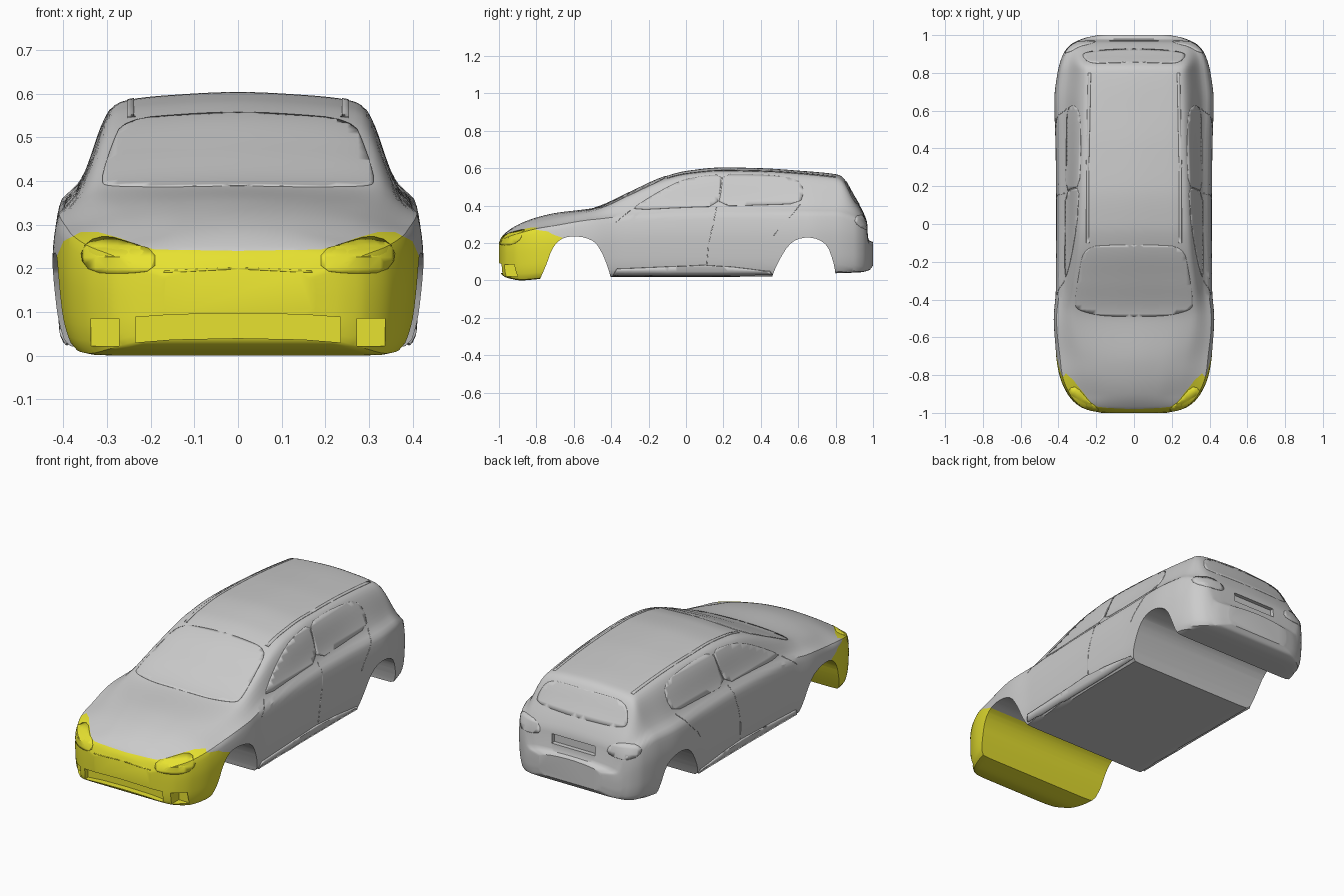
import bpy, bmesh, math
from mathutils import Vector
from mathutils.bvhtree import BVHTree

if "Cube" in bpy.data.objects:
    bpy.data.objects.remove(bpy.data.objects["Cube"])

yellow = bpy.data.materials.new("yellow")
yellow.diffuse_color = (0.8, 0.76, 0.03, 1)
yellow.use_nodes = True
yellow.node_tree.nodes["Principled BSDF"].inputs["Base Color"].default_value = yellow.diffuse_color


# ---- helpers ----
def curve(keys, flat=False):
    """Smooth curve through (t, value) keys without overshoot."""
    t, v = zip(*keys)
    n = len(t)
    s = [(v[i + 1] - v[i]) / (t[i + 1] - t[i]) for i in range(n - 1)]
    m = [0 if flat else s[0]]
    m += [2 * a * b / (a + b) if a * b > 0 else 0 for a, b in zip(s, s[1:])]
    m.append(0 if flat else s[-1])

    def f(x):
        i = 0
        while i < n - 2 and x > t[i + 1]:
            i += 1
        h = t[i + 1] - t[i]
        u = (x - t[i]) / h
        return ((1 + 2 * u) * (1 - u) ** 2 * v[i] + u * (1 - u) ** 2 * h * m[i]
                + u * u * (3 - 2 * u) * v[i + 1] + u * u * (u - 1) * h * m[i + 1])
    return f


def place(axis, a, b, d):
    return {'x': (d, a, b), 'y': (a, d, b), 'z': (a, b, d)}[axis]


def mirrored(pts):
    return pts + [(-x, z) for x, z in reversed(pts) if x > 1e-6]


def rounded(pts, times=2):
    for _ in range(times):
        out = []
        for (a, b), (c, d) in zip(pts, pts[1:] + pts[:1]):
            out += [(a * .75 + c * .25, b * .75 + d * .25), (a * .25 + c * .75, b * .25 + d * .75)]
        pts = out
    return pts


def to_object(bm, name, mat=None):
    me = bpy.data.meshes.new(name)
    bm.to_mesh(me)
    bm.free()
    ob = bpy.data.objects.new(name, me)
    bpy.context.collection.objects.link(ob)
    if mat:
        me.materials.append(mat)
    return ob


def prism(pts, axis, lo, hi):
    bm = bmesh.new()
    f = bm.faces.new([bm.verts.new(place(axis, a, b, lo)) for a, b in pts])
    top = bmesh.ops.extrude_face_region(bm, geom=[f])['geom']
    move = Vector(place(axis, 0, 0, hi - lo))
    bmesh.ops.translate(bm, vec=move, verts=[g for g in top if isinstance(g, bmesh.types.BMVert)])
    bmesh.ops.recalc_face_normals(bm, faces=bm.faces)
    ob = to_object(bm, "cutter")
    ob.hide_render = True
    return ob


def box(a0, a1, b0, b1):
    return [(a0, b0), (a1, b0), (a1, b1), (a0, b1)]


def apply_boolean(ob, cutter, operation='DIFFERENCE'):
    mod = ob.modifiers.new("cut", 'BOOLEAN')
    mod.operation, mod.object, mod.solver = operation, cutter, 'EXACT'
    bpy.context.view_layer.objects.active = ob
    bpy.ops.object.modifier_apply(modifier=mod.name)


def patch(name, pts, axis, side, mat=None, mirror=False, lift=0.002):
    """Thin panel with a drawn outline, projected onto the body skin."""
    bm = bmesh.new()
    bm.faces.new([bm.verts.new(place(axis, a, b, side * 2)) for a, b in pts])
    for k in range(2):
        nor = Vector(place(axis, 1 - k, k, 0))
        vals = [p[k] for p in pts]
        for i in range(math.ceil(min(vals) / .025), math.ceil(max(vals) / .025)):
            bmesh.ops.bisect_plane(bm, geom=bm.verts[:] + bm.edges[:] + bm.faces[:],
                                   plane_co=nor * i * .025, plane_no=nor)
    out = Vector(place(axis, 0, 0, side))
    for f in bm.faces:
        f.normal_update()
        if f.normal.dot(out) < 0:
            f.normal_flip()
    lost = []
    for v in bm.verts:
        hit, nor, _, _ = skin.ray_cast(v.co, -out)
        if hit is None:
            lost.append(v)
        else:
            v.co = hit + nor * lift * (1 if nor.dot(out) > 0 else -1)
    bmesh.ops.delete(bm, geom=lost, context='VERTS')
    ob = to_object(bm, name, mat)
    solid = ob.modifiers.new("rim", 'SOLIDIFY')
    solid.thickness, solid.offset = lift + .002, -1
    if mirror:
        ob.modifiers.new("mirror", 'MIRROR')
    return ob


def seam(name, pts, axis, side, da=.002, db=0, **kw):
    a = [(p + da, q + db) for p, q in pts]
    return patch(name, a + [(p - da, q - db) for p, q in reversed(pts)], axis, side, lift=.001, **kw)


# ---- body shell: cross-sections lofted from front to rear ----
bottom = curve([(-1, .07), (-.985, .03), (-.95, .012), (-.88, 0), (-.8, .006), (-.7, .018), (.5, .02),
                (.8, .038), (.93, .043), (.98, .055), (1, .08)])
width = curve([(-1, .17), (-.985, .24), (-.96, .295), (-.9, .352), (-.8, .395), (-.7, .412), (-.5, .425),
               (-.35, .414), (0, .412), (.4, .415), (.65, .422), (.8, .405), (.9, .375), (.95, .335),
               (.985, .26), (1, .19)])
shoulder = curve([(-1, .18), (-.97, .225), (-.9, .25), (-.8, .275), (-.7, .29), (-.5, .325), (-.2, .343),
                  (.2, .35), (.8, .352), (.9, .335), (.95, .3), (.968, .26), (.975, .2), (1, .18)])
edge_w = curve([(-1, .14), (-.97, .2), (-.9, .22), (-.7, .27), (-.48, .315), (-.3, .305), (-.12, .285),
                (.2, .272), (.8, .25), (.9, .275), (.95, .27), (1, .15)])
edge_z = curve([(-1, .19), (-.97, .24), (-.9, .275), (-.8, .312), (-.7, .335), (-.48, .378), (-.3, .455),
                (-.12, .532), (0, .562), (.2, .58), (.4, .578), (.8, .548), (.83, .535), (.9, .42),
                (.95, .335), (.968, .29), (.975, .21), (1, .193)])
top = curve([(-1, .2), (-.99, .225), (-.97, .25), (-.9, .297), (-.8, .336), (-.7, .36), (-.5, .386),
             (-.47, .394), (-.3, .472), (-.12, .553), (0, .585), (.2, .604), (.4, .6), (.6, .587),
             (.8, .568), (.83, .558), (.9, .45), (.95, .36), (.968, .31), (.975, .218), (1, .205)])


def section(y, samples=56):
    w, zb, zs, we, ze, zt = (f(y) for f in (width, bottom, shoulder, edge_w, edge_z, top))
    ws = w * .965
    belt = (ws + (we - ws) * .18 - (ze - zs) * .05, zs + (ze - zs) * .18)
    pts = [(0, zb), (.7 * w, zb), (.91 * w, zb + .002), (.955 * w, zb + .02), (.99 * w, zb + (zs - zb) * .32),
           (w, zb + (zs - zb) * .65), (ws, zs), belt, (we, ze), (.55 * we, ze + (zt - ze) * .72), (0, zt)]
    u = [0]
    for p, q in zip(pts, pts[1:]):
        u.append(u[-1] + math.dist(p, q))
    fx = curve(list(zip(u, [p[0] for p in pts])))
    fz = curve(list(zip(u, [p[1] for p in pts])), flat=True)
    half = [(fx(u[-1] * i / samples), fz(u[-1] * i / samples)) for i in range(samples + 1)]
    return half + [(-x, z) for x, z in half[-2:0:-1]]


bm = bmesh.new()
N = 120
rings = []
for i in range(N + 1):
    y = -math.cos(math.pi * (.02 + .96 * i / N)) / math.cos(math.pi * .02)
    rings.append([bm.verts.new((x, y, z)) for x, z in section(y)])
for r, s in zip(rings, rings[1:]):
    for j in range(len(r)):
        k = (j + 1) % len(r)
        bm.faces.new((r[j], r[k], s[k], s[j]))
bm.faces.new(rings[0])
bm.faces.new(rings[-1])
bmesh.ops.recalc_face_normals(bm, faces=bm.faces)
skin = BVHTree.FromBMesh(bm)
body = to_object(bm, "car_body")

# ---- wheel tunnels, grille, fog light pockets and plate recess ----
front_arch = [(-.83, -.1), (-.77, .03), (-.74, .1), (-.72, .16), (-.69, .205), (-.65, .23), (-.6, .236),
              (-.54, .23), (-.485, .205), (-.45, .15), (-.425, .09), (-.405, .03), (-.38, -.1)]
rear_arch = [(.42, -.1), (.47, .05), (.505, .12), (.545, .185), (.59, .22), (.65, .231), (.71, .22),
             (.757, .185), (.785, .11), (.8, .04), (.81, -.1)]
grille = mirrored([(0, .04), (.15, .037), (.235, .03), (.235, .088), (.15, .094), (0, .097)])
grille = [p for i, p in enumerate(grille) if p not in grille[:i]]
cutters = [prism(rounded(front_arch, 1), 'x', -.6, .6), prism(rounded(rear_arch, 1), 'x', -.6, .6),
           prism(grille, 'y', -1.2, -.955), prism(box(-.13, .13, .25, .3), 'y', .947, 1.2)]
cutters += [prism(box(s * .305 - .032, s * .305 + .032, .022, .085), 'y', -1.2, -.9) for s in (-1, 1)]
for c in cutters:
    apply_boolean(body, c)

# ---- front bumper split off below the bonnet line ----
line = [(0, .24), (.19, .243), (.23, .254), (.27, .269), (.32, .283), (.36, .283), (.4, .262), (.42, .215),
        (.5, .2), (.5, -.05)]
split_line = mirrored(line)
split = prism(split_line, 'y', -1.2, -.66)
bumper = body.copy()
bumper.data = body.data.copy()
bumper.name = "front_bumper"
bpy.context.collection.objects.link(bumper)
apply_boolean(bumper, split, 'INTERSECT')
apply_boolean(body, split)
bumper.data.materials.clear()
bumper.data.materials.append(yellow)
for ob in (body, bumper):      # drop the hidden faces of the split
    bm = bmesh.new()
    bm.from_mesh(ob.data)
    hidden = set()
    for (a, b), (c, d) in zip(split_line, split_line[1:]):
        n = Vector((b - d, 0, c - a)).normalized()
        for f in bm.faces:
            if abs(f.normal.dot(n)) > .9999 and all(abs((v.co - Vector((a, 0, b))).dot(n)) < 1e-4 for v in f.verts):
                hidden.add(f)
    bmesh.ops.delete(bm, geom=list(hidden), context='FACES')
    bm.to_mesh(ob.data)
    bm.free()
for c in cutters + [split]:
    bpy.data.objects.remove(c)

# ---- glass ----
patch("windscreen", rounded(mirrored([(.1, -.49), (.2, -.482), (.3, -.455), (.315, -.42), (.29, -.25),
                                      (.262, -.12), (.1, -.11)])), 'z', 1)
patch("front_side_window", rounded([(-.29, .375), (-.25, .41), (-.12, .488), (-.02, .535), (.08, .557),
                                    (.19, .566), (.185, .5), (.165, .395), (0, .39)], 1), 'x', 1, mirror=True)
patch("rear_side_window", rounded([(.197, .566), (.35, .568), (.5, .557), (.6, .54), (.632, .48), (.61, .41),
                                   (.4, .403), (.172, .396), (.192, .5)], 1), 'x', 1, mirror=True)
patch("rear_window", rounded(mirrored([(.1, .405), (.26, .41), (.275, .44), (.235, .525), (.1, .53)])), 'y', 1)

# ---- lamps and trim ----
patch("headlight", rounded([(.19, .195), (.19, .24), (.25, .259), (.3, .274), (.345, .262), (.362, .225),
                            (.335, .19), (.26, .187)], 1), 'y', -1, yellow, mirror=True)
patch("tail_light", rounded([(.2, .285), (.21, .325), (.27, .35), (.35, .345), (.37, .31), (.34, .275),
                             (.26, .27)], 1), 'y', 1, mirror=True)
patch("side_sill", [(-.39, .03), (-.37, .062), (-.1, .073), (.1, .082), (.25, .072), (.45, .048), (.46, .035),
                    (.2, .03)], 'x', 1, mirror=True, lift=.008)
patch("roof_rail", [(.238, -.1), (.253, -.1), (.253, .3), (.243, .8), (.228, .8), (.238, .3)], 'z', 1, mirror=True)

# ---- shut lines ----
seam("door_seam", [(.163, .39), (.145, .3), (.12, .2), (.112, .09)], 'x', 1, mirror=True)
seam("front_door_seam", [(-.3, .372), (-.34, .34), (-.375, .31)], 'x', 1, mirror=True)
seam("rear_door_seam", [(.61, .405), (.55, .33), (.49, .27), (.47, .24)], 'x', 1, mirror=True)
seam("bumper_seam", [(-.17, .192), (0, .2), (.17, .192)], 'y', -1, 0, .002, mat=yellow)

# ---- shading: smooth with crisp edges ----
for ob in bpy.context.collection.objects:
    bpy.ops.object.select_all(action='DESELECT')
    ob.select_set(True)
    bpy.context.view_layer.objects.active = ob
    bpy.ops.object.shade_smooth_by_angle(angle=math.radians(32))
